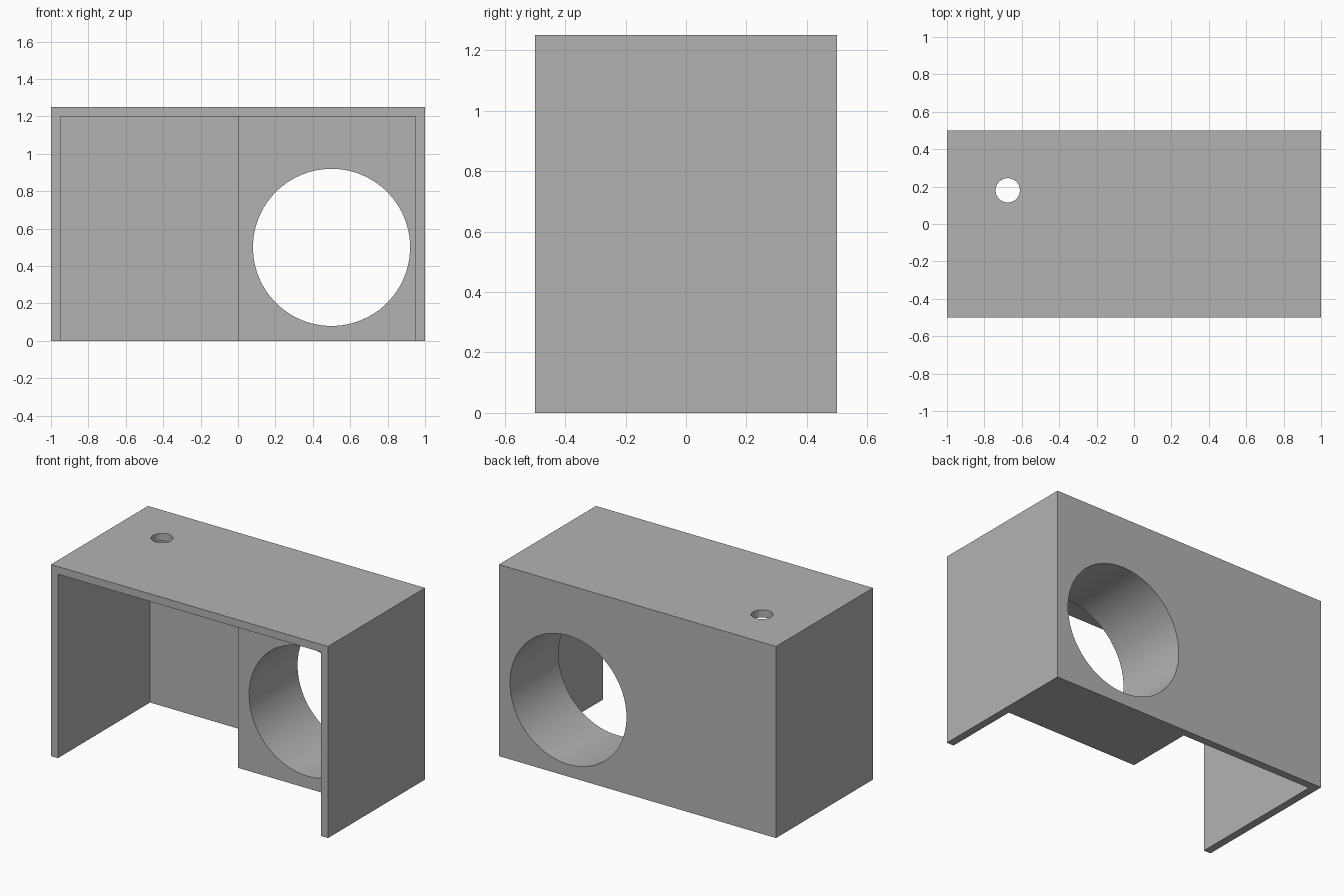
import bpy, bmesh
from math import radians
from mathutils import Matrix, Vector

cube = bpy.data.objects.get("Cube")
if cube:
    bpy.data.objects.remove(cube, do_unlink=True)

grey = bpy.data.materials.new("matte grey")
grey.use_nodes = True
COLOUR = (0.45, 0.45, 0.45, 1)
grey.diffuse_color = COLOUR
next(n for n in grey.node_tree.nodes
     if n.type == 'BSDF_PRINCIPLED').inputs["Base Color"].default_value = COLOUR


def make_object(name, bm):
    bmesh.ops.recalc_face_normals(bm, faces=bm.faces[:])
    mesh = bpy.data.meshes.new(name)
    bm.to_mesh(mesh)
    bm.free()
    mesh.materials.append(grey)
    obj = bpy.data.objects.new(name, mesh)
    bpy.context.collection.objects.link(obj)
    return obj


def prism(name, outline, z0, z1):
    """Extrude a plan outline between two heights."""
    bm = bmesh.new()
    face = bm.faces.new([bm.verts.new((x, y, z0)) for x, y in outline])
    grown = bmesh.ops.extrude_face_region(bm, geom=[face])["geom"]
    verts = [g for g in grown if isinstance(g, bmesh.types.BMVert)]
    bmesh.ops.translate(bm, verts=verts, vec=Vector((0, 0, z1 - z0)))
    return make_object(name, bm)


def rod(name, centre, radius, depth, rotation=Matrix()):
    bm = bmesh.new()
    bmesh.ops.create_cone(bm, cap_ends=True, segments=96, radius1=radius, radius2=radius,
                          depth=depth, matrix=Matrix.Translation(centre) @ rotation)
    return make_object(name, bm)


def cut(target, cutter):
    """Subtract the cutter, then discard it."""
    cutter.hide_render = True
    mod = target.modifiers.new("cut", 'BOOLEAN')
    mod.operation, mod.solver, mod.object = 'DIFFERENCE', 'EXACT', cutter
    bpy.context.view_layer.objects.active = target
    bpy.ops.object.modifier_apply(modifier=mod.name)
    bpy.data.objects.remove(cutter, do_unlink=True)


# Outer body
WALL, HEIGHT = 0.05, 1.25
W, D = 1 - WALL, 0.5 - WALL
body = prism("housing", [(-1, -0.5), (1, -0.5), (1, 0.5), (-1, 0.5)], 0, HEIGHT)

# Stepped hollow, open at the front and bottom, leaving a solid block at the back left
cut(body, prism("hollow", [(-W, -0.7), (W, -0.7), (W, 0), (0, 0), (0, D), (-W, D)],
                -0.2, HEIGHT - WALL))

# Large round opening through the block, small hole in the top
cut(body, rod("round_opening", (0.5, 0.25, 0.5), 0.42, 0.8, Matrix.Rotation(radians(90), 4, 'X')))
cut(body, rod("top_hole", (-0.675, 0.18, HEIGHT), 0.065, 0.3))

bpy.ops.object.select_all(action='DESELECT')
body.select_set(True)
bpy.context.view_layer.objects.active = body
bpy.ops.object.shade_smooth_by_angle(angle=radians(30))
